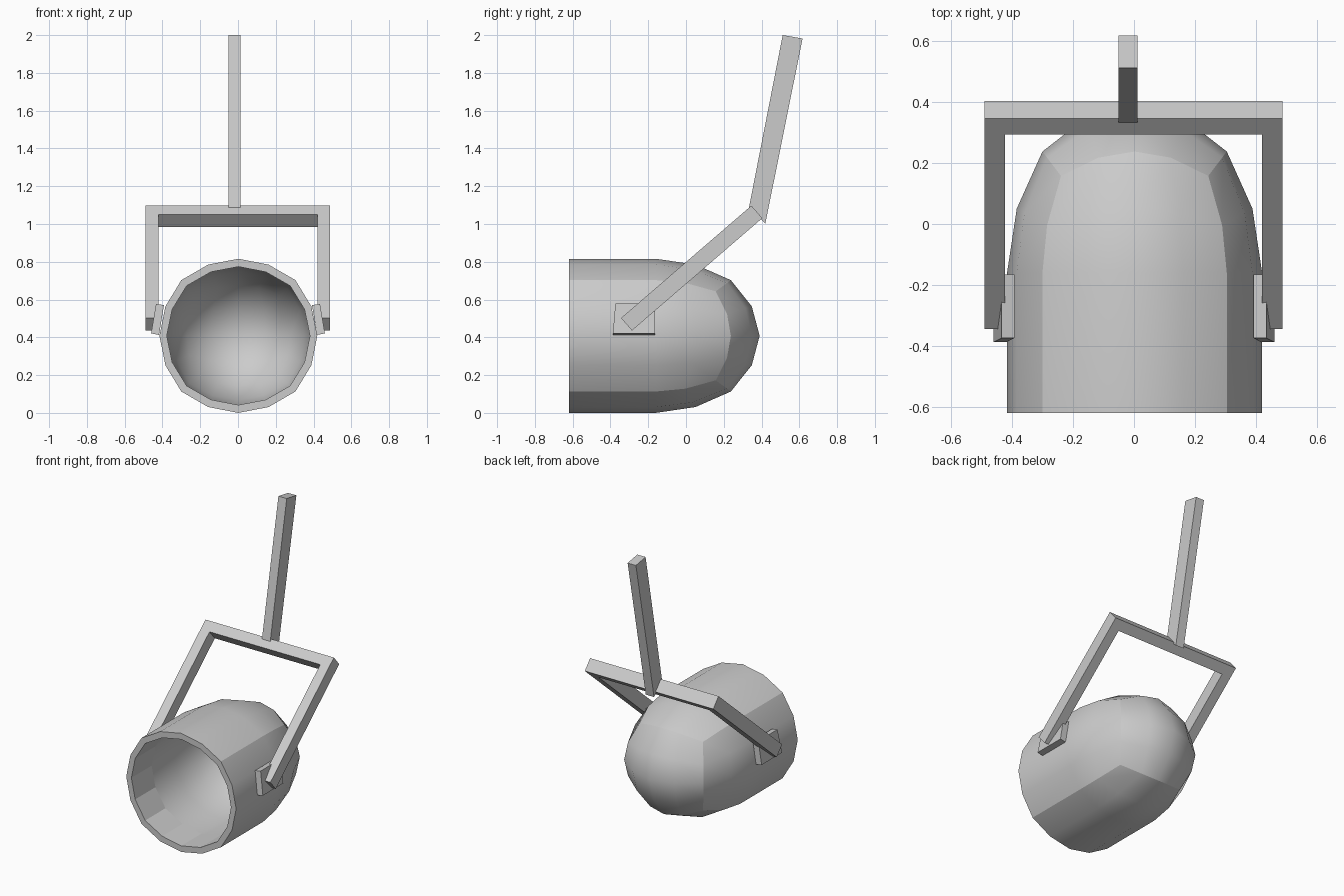
import bpy, bmesh, math
from mathutils import Vector

if "Cube" in bpy.data.objects:
    bpy.data.objects.remove(bpy.data.objects["Cube"])

XC, ZC, YC, FRONT = 0.002, 0.408, -0.16, -0.62   # lamp axis, dome base, open rim


def add_object(name, bm):
    me = bpy.data.meshes.new(name)
    bm.to_mesh(me)
    bm.free()
    ob = bpy.data.objects.new(name, me)
    bpy.context.collection.objects.link(ob)
    return ob


def prism(name, profile, axis, a, b):
    """Extrude a 2D profile along x ('x': points are y,z) or y ('y': points are x,z)."""
    bm = bmesh.new()
    place = (lambda p, t: (t, p[0], p[1])) if axis == 'x' else (lambda p, t: (p[0], t, p[1]))
    face = bm.faces.new([bm.verts.new(place(p, a)) for p in profile])
    ext = bmesh.ops.extrude_face_region(bm, geom=[face])
    move = Vector((b - a, 0, 0)) if axis == 'x' else Vector((0, b - a, 0))
    bmesh.ops.translate(bm, vec=move, verts=[v for v in ext['geom'] if isinstance(v, bmesh.types.BMVert)])
    bmesh.ops.recalc_face_normals(bm, faces=bm.faces)
    return add_object(name, bm)


def half_dome(rx, ry, rz, rings, creased):
    """Half of a rounded, subdivided cube, extended forward by straight rings."""
    bm = bmesh.new()
    bmesh.ops.create_cube(bm, size=2)
    bmesh.ops.subdivide_edges(bm, edges=bm.edges[:], cuts=3, use_grid_fill=True)
    bmesh.ops.delete(bm, geom=[v for v in bm.verts if v.co.y < -0.1], context='VERTS')
    for e in bm.edges:
        on_edge = sum(abs(abs(a) - 1) < 1e-3 and abs(a - b) < 1e-3
                      for a, b in zip(e.verts[0].co, e.verts[1].co)) >= 2
        e.smooth = not (creased and on_edge)
    for v in bm.verts:
        c = sorted(abs(k) for k in v.co)
        bulge = 1 + (0.022 * (1 - c[0]) if c[1] > 0.99 else 0)
        d = Vector([math.tan(k * math.pi / 4) for k in v.co]).normalized() * bulge
        v.co = (XC + d.x * rx, YC + d.y * ry, ZC + d.z * rz)
    for y in rings:
        rim = [e for e in bm.edges if e.is_boundary]
        # crease where the inner band begins
        if not creased and y == FRONT:
            for e in rim:
                e.smooth = False
        ext = bmesh.ops.extrude_edge_only(bm, edges=rim)['geom']
        new = [v for v in ext if isinstance(v, bmesh.types.BMVert)]
        for v in new:
            v.co.y = y
        for v in new:
            for e in v.link_edges:
                if not e.is_boundary:
                    diag = abs(abs((v.co.x - XC) / rx) - abs((v.co.z - ZC) / rz)) < 0.01
                    e.smooth = not (diag if creased else y == FRONT)
    for f in bm.faces:
        f.smooth = True
    me = bpy.data.meshes.new("shell_part")
    bm.to_mesh(me)
    bm.free()
    return me


# lamp shell: outer and inner domes joined by a flat rim
bm = bmesh.new()
for part in (half_dome(0.418, 0.55, 0.408, [FRONT], True),
             half_dome(0.379, 0.515, 0.366, [-0.40, FRONT], False)):
    bm.from_mesh(part)
    bpy.data.meshes.remove(part)


def rim_angle(v):
    return math.atan2(v.co.z - ZC, v.co.x - XC)


rims = [e for e in bm.edges if e.is_boundary]
rim_verts = {v for e in rims for v in e.verts}
radius = lambda v: math.hypot(v.co.x - XC, v.co.z - ZC)
outer_rim = sorted((v for v in rim_verts if radius(v) > 0.395), key=rim_angle)
inner_rim = sorted((v for v in rim_verts if radius(v) <= 0.395), key=rim_angle)
pairs = [(o, min(inner_rim, key=lambda v: (v.co - o.co).length)) for o in outer_rim]
for (o1, i1), (o2, i2) in zip(pairs, pairs[1:] + pairs[:1]):
    bm.faces.new((o1, o2, i2, i1)).smooth = False
for e in rims:
    e.smooth = False
bmesh.ops.recalc_face_normals(bm, faces=bm.faces)
add_object("lamp_shell", bm)

# yoke: a U-shaped frame tilted backwards
base, top = Vector((-0.315, 0.469)), Vector((0.375, 1.064))
along = (top - base).normalized()
across = Vector((-along.y, along.x)) * 0.044


def bar_section(p, q):
    return [p + across, p - across, q - across, q + across]


inner = top - along * 0.07
for name, a, b in (("left_yoke_arm", -0.49, -0.422), ("right_yoke_arm", 0.42, 0.487)):
    prism(name, bar_section(base, top), 'x', a, b)
prism("yoke_crossbar", bar_section(inner, top), 'x', -0.422, 0.42)

# hanging stem, cut at an angle where it meets the yoke
prism("stem", [(0.333, 1.085), (0.42, 1.002), (0.617, 1.982), (0.512, 2.0)], 'x', -0.051, 0.012)

# tilted pivot pads on both sides of the shell
for name, s in (("left_pivot_pad", -1), ("right_pivot_pad", 1)):
    pad = prism(name, [(s * 0.392, 0.57), (s * 0.434, 0.578), (s * 0.46, 0.421), (s * 0.418, 0.413)],
                'y', -0.387, -0.165)
    for v in pad.data.vertices:
        if v.co.y < -0.3 and v.co.z > 0.5:
            v.co.y = -0.374
